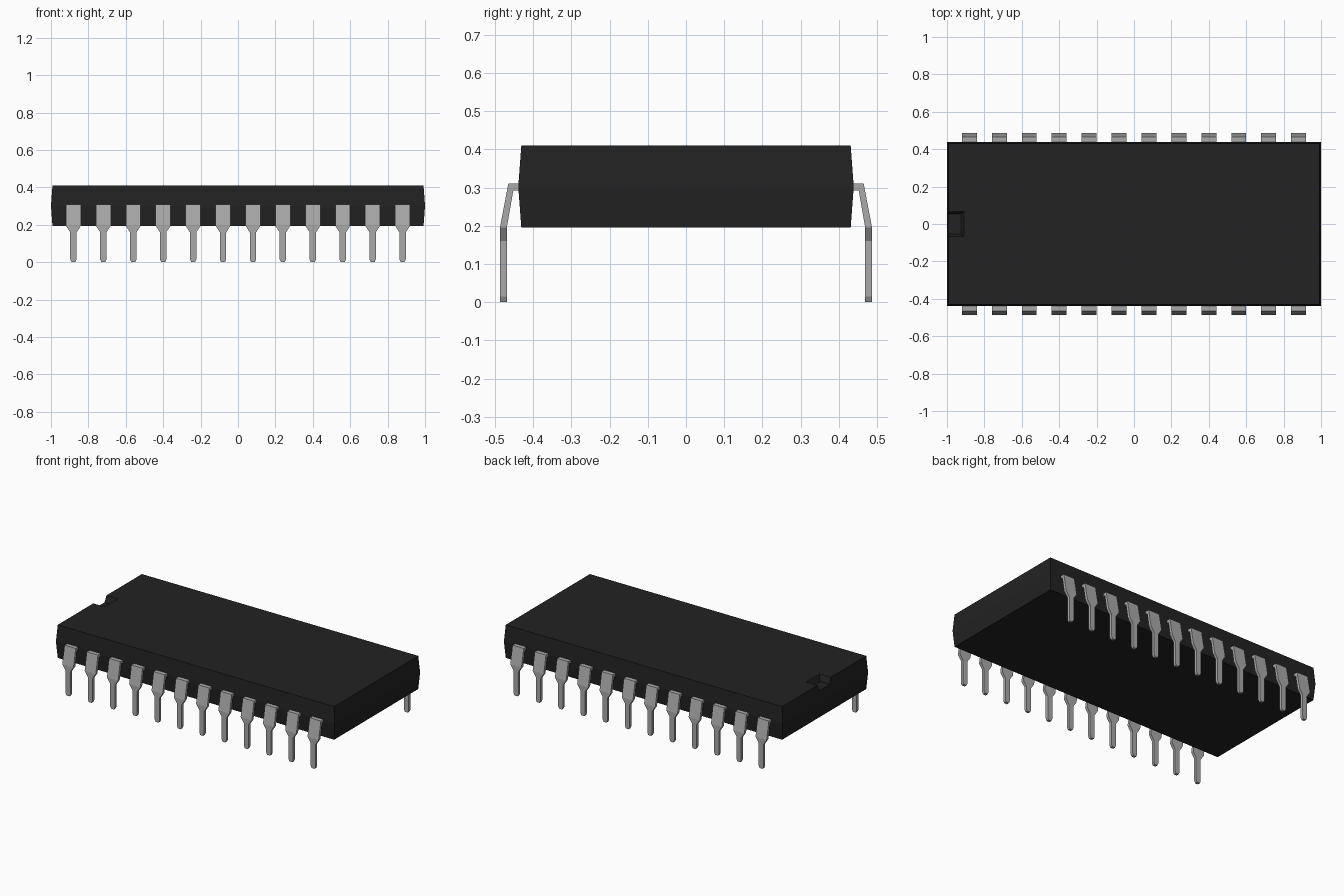
import bpy, bmesh

if "Cube" in bpy.data.objects:
    bpy.data.objects.remove(bpy.data.objects["Cube"], do_unlink=True)


def material(name, rgb, roughness):
    m = bpy.data.materials.new(name)
    m.use_nodes = True
    m.diffuse_color = (*rgb, 1)
    bsdf = m.node_tree.nodes["Principled BSDF"]
    bsdf.inputs["Base Color"].default_value = (*rgb, 1)
    bsdf.inputs["Roughness"].default_value = roughness
    return m


def loft(name, rings, mat):
    """Skin a list of four-cornered rings and cap both ends."""
    bm = bmesh.new()
    loops = [[bm.verts.new(p) for p in ring] for ring in rings]
    for a, b in zip(loops, loops[1:]):
        for i in range(4):
            j = (i + 1) % 4
            bm.faces.new((a[i], a[j], b[j], b[i]))
    bm.faces.new(loops[0])
    bm.faces.new(loops[-1])
    bmesh.ops.recalc_face_normals(bm, faces=bm.faces)
    mesh = bpy.data.meshes.new(name)
    bm.to_mesh(mesh)
    bm.free()
    mesh.materials.append(mat)
    obj = bpy.data.objects.new(name, mesh)
    bpy.context.collection.objects.link(obj)
    return obj


def rectangle(x0, x1, hy, z):
    return [(x0, -hy, z), (x1, -hy, z), (x1, hy, z), (x0, hy, z)]


black = material("black plastic", (0.016, 0.016, 0.016), 0.6)
grey = material("grey metal", (0.40, 0.40, 0.40), 0.4)

# Package body: sides swell out to a seam at mid height
body = loft("package_body", [
    rectangle(-0.992, 0.992, 0.431, 0.195),
    rectangle(-1.0, 1.0, 0.439, 0.302),
    rectangle(-0.992, 0.992, 0.431, 0.41),
], black)

# Tapered orientation notch, open at the -x end
cutter = loft("notch_cutter", [
    rectangle(-1.1, -0.926, 0.053, 0.37),
    rectangle(-1.1, -0.906, 0.071, 0.42),
], black)
cutter.hide_render = True
cut = body.modifiers.new("notch", 'BOOLEAN')
cut.operation = 'DIFFERENCE'
cut.solver = 'EXACT'
cut.object = cutter
bpy.context.view_layer.objects.active = body
bpy.ops.object.modifier_apply(modifier=cut.name)
bpy.data.objects.remove(cutter, do_unlink=True)

# One bent lead: outer y, outer z, inner y, inner z, half width
stations = [
    (0.420, 0.310, 0.420, 0.292, 0.040),
    (0.465, 0.310, 0.452, 0.292, 0.040),
    (0.487, 0.195, 0.469, 0.195, 0.040),
    (0.487, 0.160, 0.469, 0.160, 0.017),
    (0.487, 0.015, 0.469, 0.015, 0.017),
    (0.487, 0.000, 0.469, 0.000, 0.010),
]
first_x, pitch, count = -0.88, 0.16, 12
leads = loft("leads", [
    [(first_x - w, -oy, oz), (first_x + w, -oy, oz),
     (first_x + w, -iy, iz), (first_x - w, -iy, iz)]
    for oy, oz, iy, iz, w in stations
], grey)

# Repeat along the body, then mirror to the back
row = leads.modifiers.new("row", 'ARRAY')
row.count = count
row.use_relative_offset = False
row.use_constant_offset = True
row.constant_offset_displace = (pitch, 0, 0)
mirror = leads.modifiers.new("both_sides", 'MIRROR')
mirror.use_axis = (False, True, False)
mirror.use_clip = False
mirror.use_mirror_merge = False
